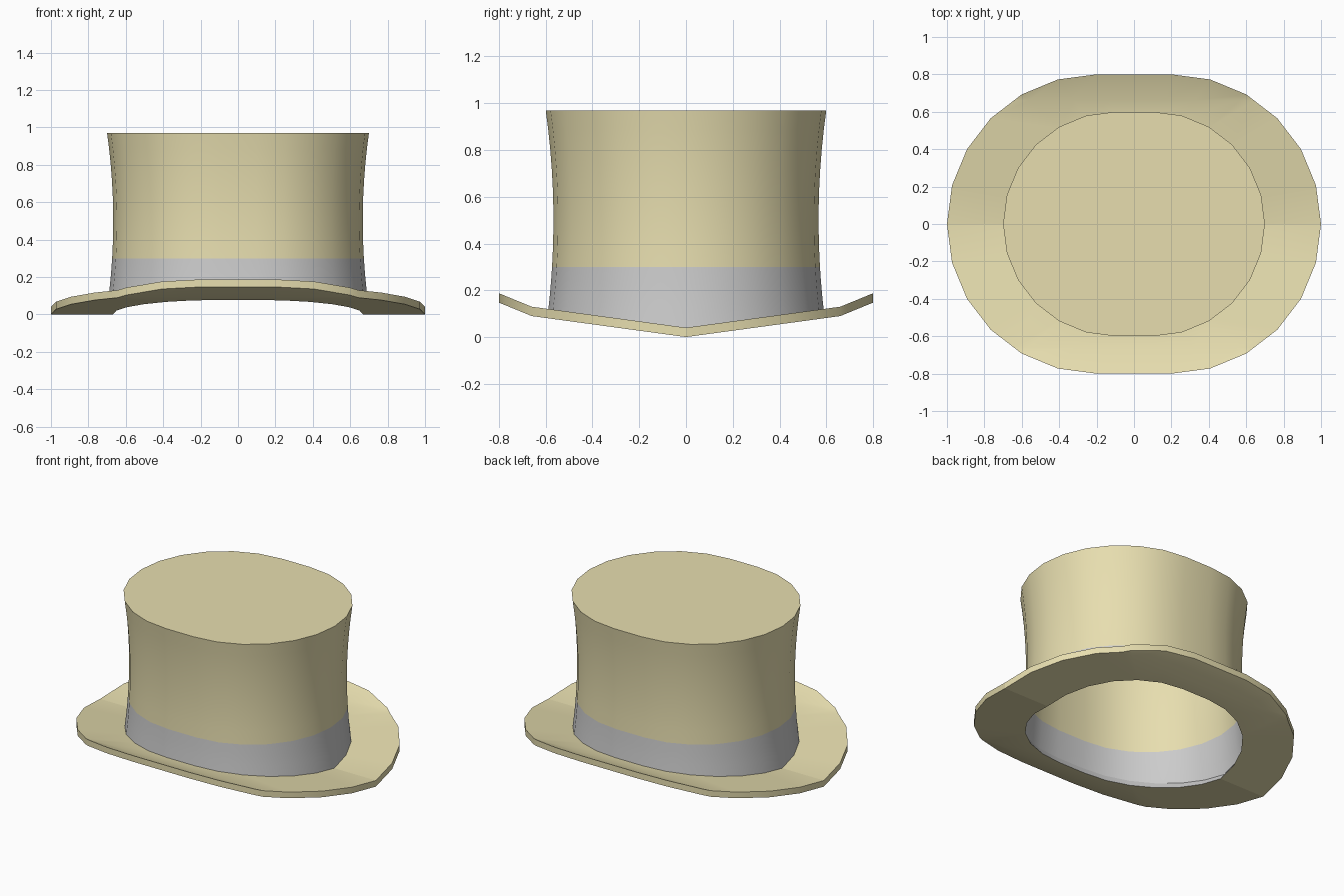
import bpy, bmesh, math

if "Cube" in bpy.data.objects:
    bpy.data.objects.remove(bpy.data.objects["Cube"])

HALF = 12  # segments per rounded end


def oval(r, shift):
    """Two half circles pulled apart along x; r may depend on the angle."""
    pts = []
    for side in (1, -1):
        for i in range(HALF + 1):
            a = -math.pi / 2 + math.pi * i / HALF
            rad = r(a) if callable(r) else r
            pts.append((side * (rad * math.cos(a) + shift), side * rad * math.sin(a)))
    return pts


def lift(y):
    """Brim height: shallow V with steeper outer edges."""
    y = abs(y)
    return 0.136 * min(y, 0.66) + 0.41 * max(0, y - 0.66)


def crown_radius(z):
    return 0.567 + 0.033 * ((z - 0.5) / 0.47) ** 2


def base_radius(a):
    return crown_radius(0.04 + lift(0.59 * math.sin(a)))


def loft(name, rings, color=None, cap=False, bend=False):
    bm = bmesh.new()
    loops = [[bm.verts.new(p) for p in ring] for ring in rings]
    for lo, hi in zip(loops, loops[1:]):
        n = len(lo)
        for i in range(n):
            j = (i + 1) % n
            bm.faces.new((lo[i], lo[j], hi[j], hi[i]))
    if cap:
        bm.faces.new(loops[-1])
    if bend:
        for y in (-0.66, 0, 0.66):
            bmesh.ops.bisect_plane(bm, geom=bm.verts[:] + bm.edges[:] + bm.faces[:],
                                   plane_co=(0, y, 0), plane_no=(0, 1, 0))
        for v in bm.verts:
            v.co.z += lift(v.co.y)
    me = bpy.data.meshes.new(name)
    bm.to_mesh(me)
    bm.free()
    ob = bpy.data.objects.new(name, me)
    bpy.context.collection.objects.link(ob)
    if color:
        me.materials.append(color)
    bpy.ops.object.select_all(action='DESELECT')
    ob.select_set(True)
    bpy.context.view_layer.objects.active = ob
    bpy.ops.object.shade_smooth_by_angle(angle=math.radians(30))
    return ob


def flat(pts, z):
    return [(x, y, z) for x, y in pts]


felt = bpy.data.materials.new("felt")
felt.diffuse_color = (0.8, 0.73, 0.43, 1)
felt.use_nodes = True
felt.node_tree.nodes["Principled BSDF"].inputs["Base Color"].default_value = felt.diffuse_color

base = oval(base_radius, 0.1)
inner = oval(0.57, 0.1)
outer = oval(0.8, 0.2)

# Brim: underside, rim, upper side
loft("brim", [flat(inner, 0), flat(outer, 0), flat(outer, 0.04), flat(base, 0.04)],
     felt, bend=True)

# Inner lip of the opening
loft("inner_lip", [flat(base, 0.04), flat(inner, 0)], bend=True)

# Hat band, its lower edge following the brim
band = []
for t in (0, 0.33, 0.67, 1):
    def z_at(a):
        z0 = 0.04 + lift(base_radius(a) * math.sin(a))
        return z0 + (0.3 - z0) * t
    ring = oval(lambda a: crown_radius(z_at(a)), 0.1)
    band.append([(x, y, (0.04 + lift(by)) * (1 - t) + 0.3 * t)
                 for (x, y), (_, by) in zip(ring, base)])
loft("hat_band", band)

# Waisted crown with a flat top
steps = 8
heights = [0.3 + 0.67 * i / steps for i in range(steps + 1)]
loft("crown", [flat(oval(crown_radius(z), 0.1), z) for z in heights], felt, cap=True)
